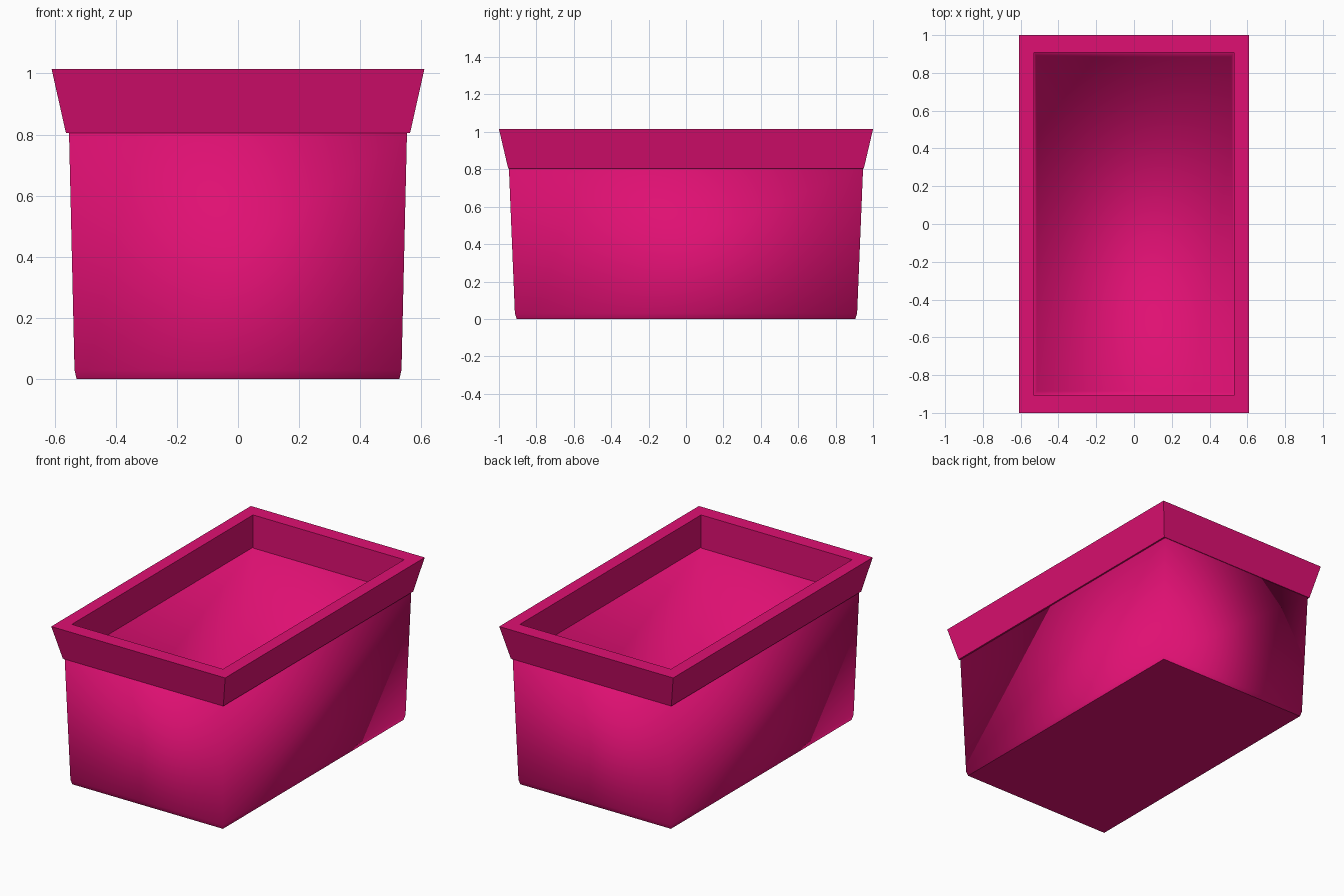
import bpy
import bmesh

cube = bpy.data.objects.get("Cube")
if cube:
    bpy.data.objects.remove(cube, do_unlink=True)

# Single glossy pink colour
pink = bpy.data.materials.new("magenta_pink")
pink.use_nodes = True
colour = (0.74, 0.005, 0.17, 1.0)
pink.diffuse_color = colour
pink.node_tree.nodes["Principled BSDF"].inputs["Base Color"].default_value = colour


def loft(name, rings, closed, smooth):
    """Skin rectangular rings given as (half width, half depth, height)."""
    bm = bmesh.new()
    loops = [[bm.verts.new((sx * w, sy * d, z))
              for sx, sy in ((-1, -1), (1, -1), (1, 1), (-1, 1))]
             for w, d, z in rings]
    pairs = list(zip(loops, loops[1:]))
    if closed:
        pairs.append((loops[-1], loops[0]))
    for low, high in pairs:
        for i in range(4):
            j = (i + 1) % 4
            bm.faces.new((low[i], low[j], high[j], high[i])).smooth = smooth
    if not closed:
        # Underside stays flat, inner floor blends into the walls
        bm.faces.new(loops[0][::-1]).smooth = False
        bm.faces.new(loops[-1]).smooth = smooth
    bmesh.ops.recalc_face_normals(bm, faces=bm.faces)
    mesh = bpy.data.meshes.new(name)
    bm.to_mesh(mesh)
    bm.free()
    mesh.materials.append(pink)
    obj = bpy.data.objects.new(name, mesh)
    bpy.context.collection.objects.link(obj)
    return obj


# Tapered hollow tub with a small chamfer at the base
loft("planter_body", [
    (0.528, 0.905, 0.0),
    (0.535, 0.915, 0.03),
    (0.553, 0.947, 0.81),
    (0.53, 0.91, 0.81),
    (0.515, 0.885, 0.03),
], closed=False, smooth=True)

# Flared rim around the opening
loft("planter_rim", [
    (0.563, 0.951, 0.805),
    (0.61, 1.0, 1.015),
    (0.53, 0.908, 1.015),
    (0.53, 0.908, 0.805),
], closed=True, smooth=False)
